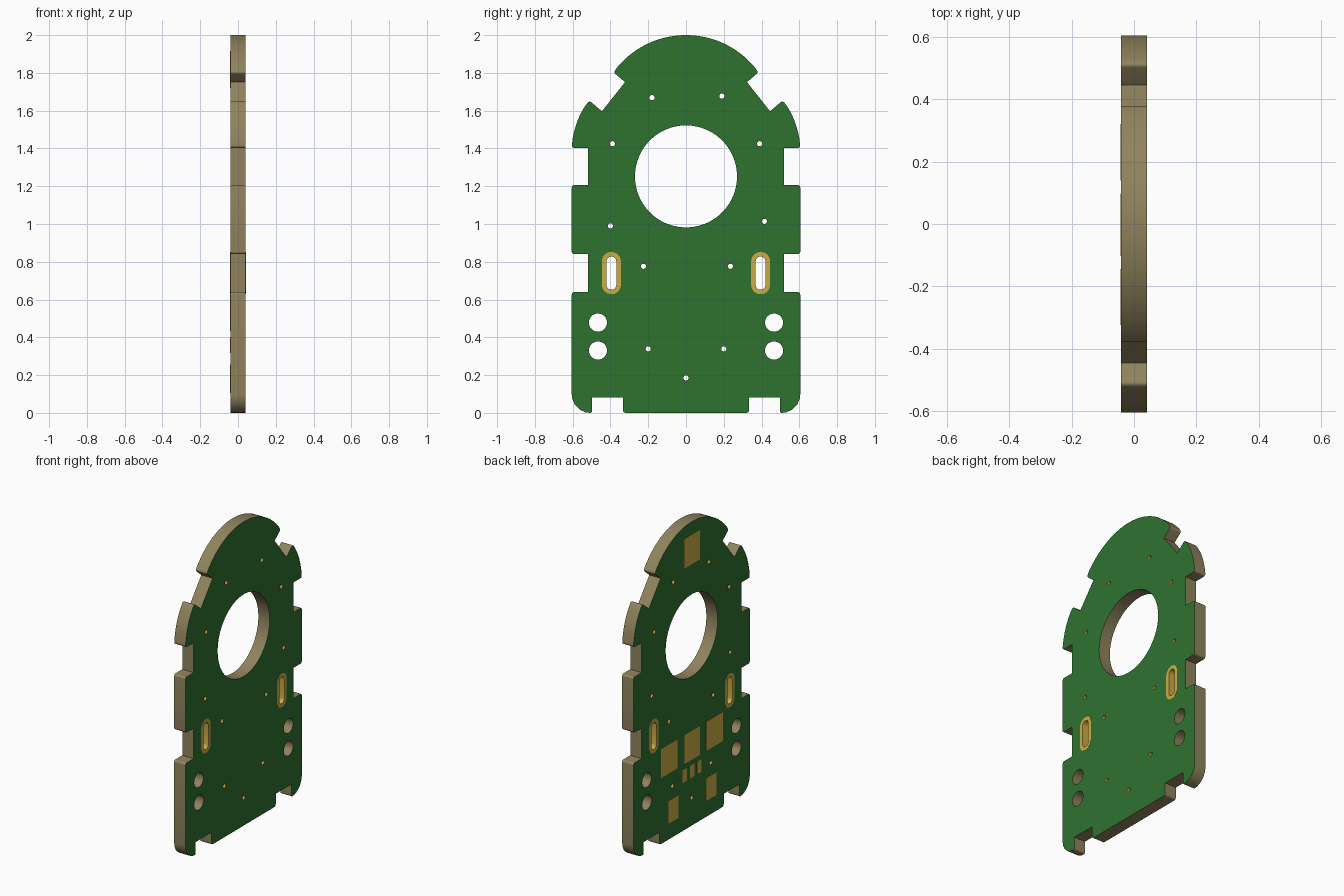
import bpy, bmesh, math
from mathutils import Vector, Matrix

if "Cube" in bpy.data.objects:
    bpy.data.objects.remove(bpy.data.objects["Cube"])

HALF = 0.041  # half board thickness


def material(name, rgb):
    m = bpy.data.materials.new(name)
    m.diffuse_color = (*rgb, 1)
    m.use_nodes = True
    m.node_tree.nodes["Principled BSDF"].inputs["Base Color"].default_value = m.diffuse_color
    return m


GREEN = material("green_mask", (0.028, 0.17, 0.03))
CORE = material("board_core", (0.28, 0.23, 0.11))
GOLD = material("gold_plating", (0.60, 0.42, 0.06))


def fillet(corners, steps=5):
    """Closed polygon of (y, z, radius) corners with rounded corners."""
    out, n = [], len(corners)
    for i, (y, z, r) in enumerate(corners):
        p = Vector((y, z))
        if r == 0:
            out.append(p)
            continue
        u = (Vector(corners[i - 1][:2]) - p).normalized()
        v = (Vector(corners[(i + 1) % n][:2]) - p).normalized()
        t = u.angle(v) / 2
        c = p + (u + v).normalized() * (r / math.sin(t))
        a, b = p + u * (r / math.tan(t)) - c, p + v * (r / math.tan(t)) - c
        out += [c + a.lerp(b, k / steps).normalized() * r for k in range(steps + 1)]
    return out


def oval(y, z, r, stretch=0.0, n=32):
    """Circle, or an upright slot when stretch is above zero."""
    pts = []
    for k in range(n):
        a = 2 * math.pi * (k + 0.5) / n
        pts.append(Vector((y + r * math.cos(a),
                           z + r * math.sin(a) + math.copysign(stretch, math.sin(a)))))
    return pts


def plate(name, loops, half, face_mat, side_mat):
    """Extrude closed loops (outline plus holes) along x."""
    cu = bpy.data.curves.new(name, 'CURVE')
    cu.dimensions, cu.fill_mode, cu.extrude = '2D', 'BOTH', half
    for pts in loops:
        s = cu.splines.new('POLY')
        s.points.add(len(pts) - 1)
        for q, p in zip(s.points, pts):
            q.co = (p.x, p.y, 0, 1)
        s.use_cyclic_u = True
    tmp = bpy.data.objects.new(name + "_profile", cu)
    bpy.context.collection.objects.link(tmp)
    dg = bpy.context.evaluated_depsgraph_get()
    me = bpy.data.meshes.new_from_object(tmp.evaluated_get(dg))
    bpy.data.objects.remove(tmp)
    me.name = name
    me.transform(Matrix(((0, 0, 1, 0), (1, 0, 0, 0), (0, 1, 0, 0), (0, 0, 0, 1))))
    me.materials.clear()
    me.materials.append(face_mat)
    me.materials.append(side_mat)
    bm = bmesh.new()
    bm.from_mesh(me)
    bmesh.ops.remove_doubles(bm, verts=bm.verts, dist=1e-5)
    bmesh.ops.recalc_face_normals(bm, faces=bm.faces)
    for f in bm.faces:
        f.material_index = 0 if abs(f.normal.x) > 0.5 else 1
    bm.to_mesh(me)
    bm.free()
    ob = bpy.data.objects.new(name, me)
    bpy.context.collection.objects.link(ob)
    bpy.ops.object.select_all(action='DESELECT')
    ob.select_set(True)
    bpy.context.view_layer.objects.active = ob
    bpy.ops.object.shade_smooth_by_angle(angle=math.radians(30))
    return ob


# Right half of the outline, bottom to top
R = 0.014
half = [(0.334, 0, R), (0.334, 0.082, 0), (0.498, 0.082, 0), (0.498, 0, 0.008),
        (0.605, 0, 0.098), (0.605, 0.64, R), (0.52, 0.64, 0), (0.52, 0.84, 0),
        (0.605, 0.84, R), (0.605, 1.206, R), (0.52, 1.206, 0), (0.52, 1.402, 0),
        (0.605, 1.402, R)]
# Shoulder arc, notch, then dome arc
p0, p1, p2 = Vector((0.604, 1.422)), Vector((0.590, 1.55)), Vector((0.523, 1.640))
for k in range(9):
    t = k / 8
    p = p0 * (1 - t) ** 2 + p1 * 2 * t * (1 - t) + p2 * t * t
    half.append((p.x, p.y, 0))
half += [(0.511, 1.653, 0.012), (0.445, 1.597, 0), (0.323, 1.751, 0), (0.383, 1.802, 0.013)]
a0 = math.atan2(0.299, 0.368)
for k in range(20):
    a = a0 + (math.pi / 2 - a0) * k / 20
    half.append((0.474 * math.cos(a), 1.526 + 0.474 * math.sin(a), 0))
outline = half + [(0, 2, 0)] + [(-y, z, r) for y, z, r in reversed(half)]

vias = [(-0.18, 1.669), (0.19, 1.677), (-0.39, 1.425), (0.39, 1.425), (-0.40, 0.99),
        (0.415, 1.014), (-0.225, 0.776), (0.235, 0.776), (-0.2, 0.339), (0.2, 0.339),
        (0, 0.185)]

# Board with all its holes
loops = [fillet(outline), oval(0, 1.252, 0.27, n=96)]
for s in (-1, 1):
    loops += [oval(s * 0.466, z, 0.048) for z in (0.33, 0.478)]
    loops.append(oval(s * 0.395, 0.74, 0.05, 0.062))
loops += [oval(y, z, 0.0155, n=20) for y, z in vias]
plate("circuit_board", loops, HALF, GREEN, CORE)

# Plated slots
for s, side in ((-1, "left"), (1, "right")):
    plate("plated_slot_" + side, [oval(s * 0.395, 0.74, 0.05, 0.062),
                                  oval(s * 0.395, 0.74, 0.026, 0.062)], HALF + 0.0012, GOLD, GOLD)

# Plated small holes
for i, (y, z) in enumerate(vias):
    plate(f"plated_hole_{i + 1}", [oval(y, z, 0.0155, n=20), oval(y, z, 0.0135, n=20)],
          HALF, GOLD, GOLD)

# Contact pads on the -x face: y, z, width, height
pads = [(0, 1.818, 0.168, 0.195), (0.235, 0.53, 0.172, 0.192), (0, 0.53, 0.168, 0.192),
        (-0.238, 0.53, 0.172, 0.192), (0.075, 0.359, 0.045, 0.085), (-0.003, 0.359, 0.045, 0.085),
        (-0.08, 0.359, 0.045, 0.085), (0.195, 0.18, 0.11, 0.15), (-0.2, 0.18, 0.11, 0.15)]
for i, (y, z, w, h) in enumerate(pads):
    rect = [Vector((y + a * w / 2, z + b * h / 2)) for a, b in ((-1, -1), (1, -1), (1, 1), (-1, 1))]
    plate(f"contact_pad_{i + 1}", [rect], 0.001, GOLD, GOLD).location.x = -HALF - 0.0007
